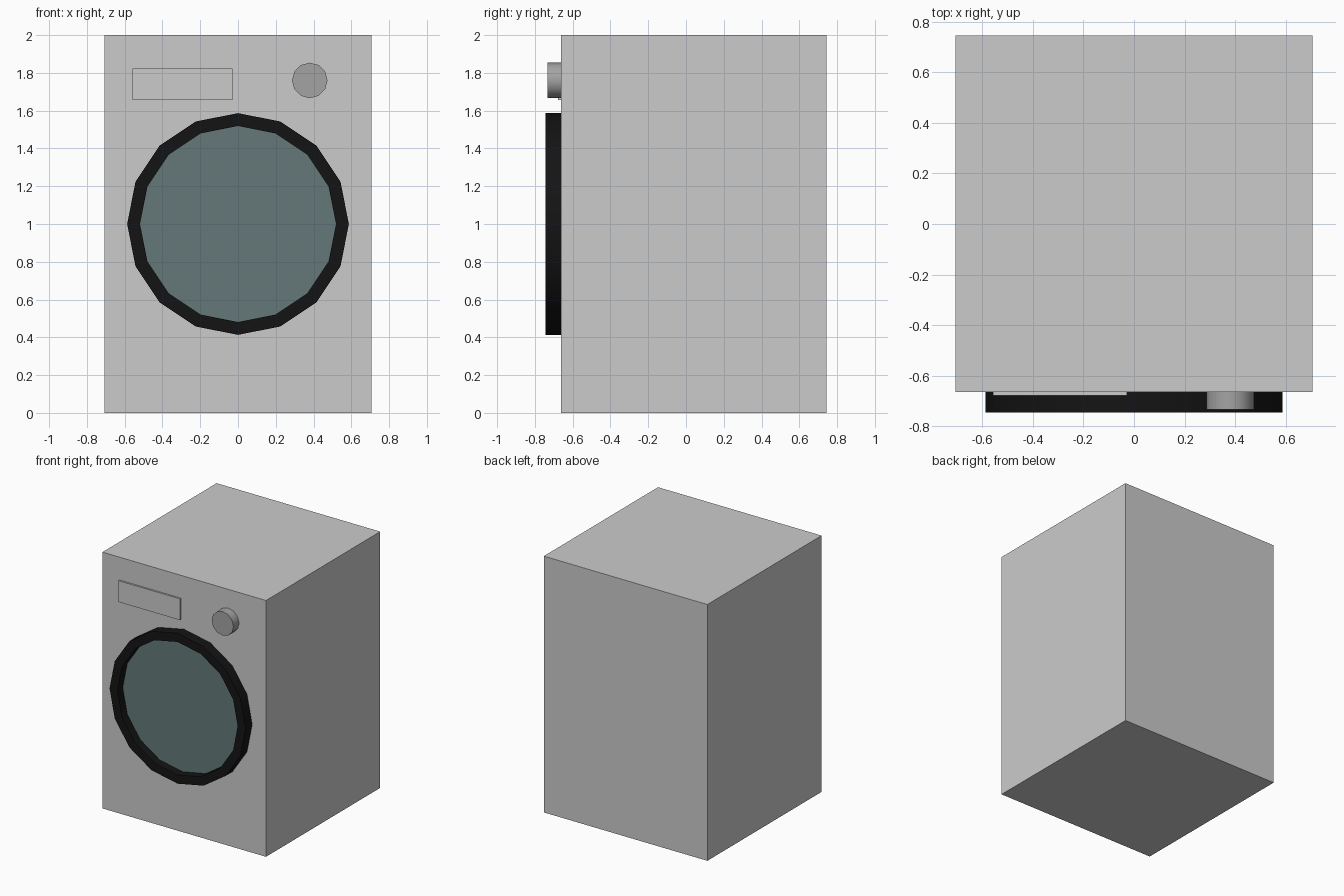
import bpy, bmesh, math
from mathutils import Matrix, Vector

if "Cube" in bpy.data.objects:
    bpy.data.objects.remove(bpy.data.objects["Cube"])

FRONT = -0.663   # y of the cabinet's front face


def material(name, rgb):
    m = bpy.data.materials.new(name)
    m.diffuse_color = (*rgb, 1)
    m.use_nodes = True
    m.node_tree.nodes["Principled BSDF"].inputs["Base Color"].default_value = m.diffuse_color
    return m


def finish(bm, name, mat=None, smooth=False):
    bmesh.ops.recalc_face_normals(bm, faces=bm.faces)
    me = bpy.data.meshes.new(name)
    bm.to_mesh(me)
    bm.free()
    if mat:
        me.materials.append(mat)
    if smooth:
        me.shade_smooth() if hasattr(me, "shade_smooth") else None
        me.set_sharp_from_angle(angle=math.radians(40))
    ob = bpy.data.objects.new(name, me)
    bpy.context.collection.objects.link(ob)
    return ob


def box(name, lo, hi, mat=None):
    lo, hi = Vector(lo), Vector(hi)
    bm = bmesh.new()
    bmesh.ops.create_cube(bm, size=1, matrix=Matrix.Translation((lo + hi) / 2)
                          @ Matrix.Diagonal((*(hi - lo), 1)))
    return finish(bm, name, mat)


def disc(name, x, z, radius, sides, y0, y1, mat=None, smooth=False):
    """Cylinder whose axis runs along y."""
    bm = bmesh.new()
    bmesh.ops.create_cone(bm, cap_ends=True, segments=sides, radius1=radius,
                          radius2=radius, depth=y1 - y0,
                          matrix=Matrix.Translation((x, (y0 + y1) / 2, z))
                          @ Matrix.Rotation(math.pi / 2, 4, 'X'))
    return finish(bm, name, mat, smooth)


def ring(name, z, r_in, r_out, sides, y0, y1, mat):
    """Rectangular profile spun around the y axis."""
    bm = bmesh.new()
    vs = [bm.verts.new((r, y, z)) for r, y in
          ((r_in, y0), (r_out, y0), (r_out, y1), (r_in, y1))]
    edges = [bm.edges.new((vs[i], vs[(i + 1) % 4])) for i in range(4)]
    bmesh.ops.spin(bm, geom=vs + edges, cent=(0, 0, z), axis=(0, 1, 0),
                   angle=2 * math.pi, steps=sides)
    bmesh.ops.remove_doubles(bm, verts=bm.verts, dist=1e-4)
    return finish(bm, name, mat, True)


black = material("black_rim", (0.007, 0.007, 0.007))
glass = material("dark_glass", (0.13, 0.19, 0.19))
dark = material("knob_grey", (0.37, 0.37, 0.37))

# Cabinet
box("cabinet", (-0.706, FRONT, 0), (0.706, 0.745, 2))

# Round door: black rim with recessed glass
ring("door_rim", 1.0, 0.519, 0.587, 16, -0.745, FRONT + 0.01, black)
disc("door_glass", 0, 1.0, 0.525, 16, -0.68, FRONT + 0.01, glass)

# Controls above the door
box("control_panel", (-0.558, -0.677, 1.656), (-0.028, FRONT + 0.01, 1.822))
disc("dial_knob", 0.38, 1.76, 0.094, 12, -0.733, FRONT + 0.01, dark, True)
